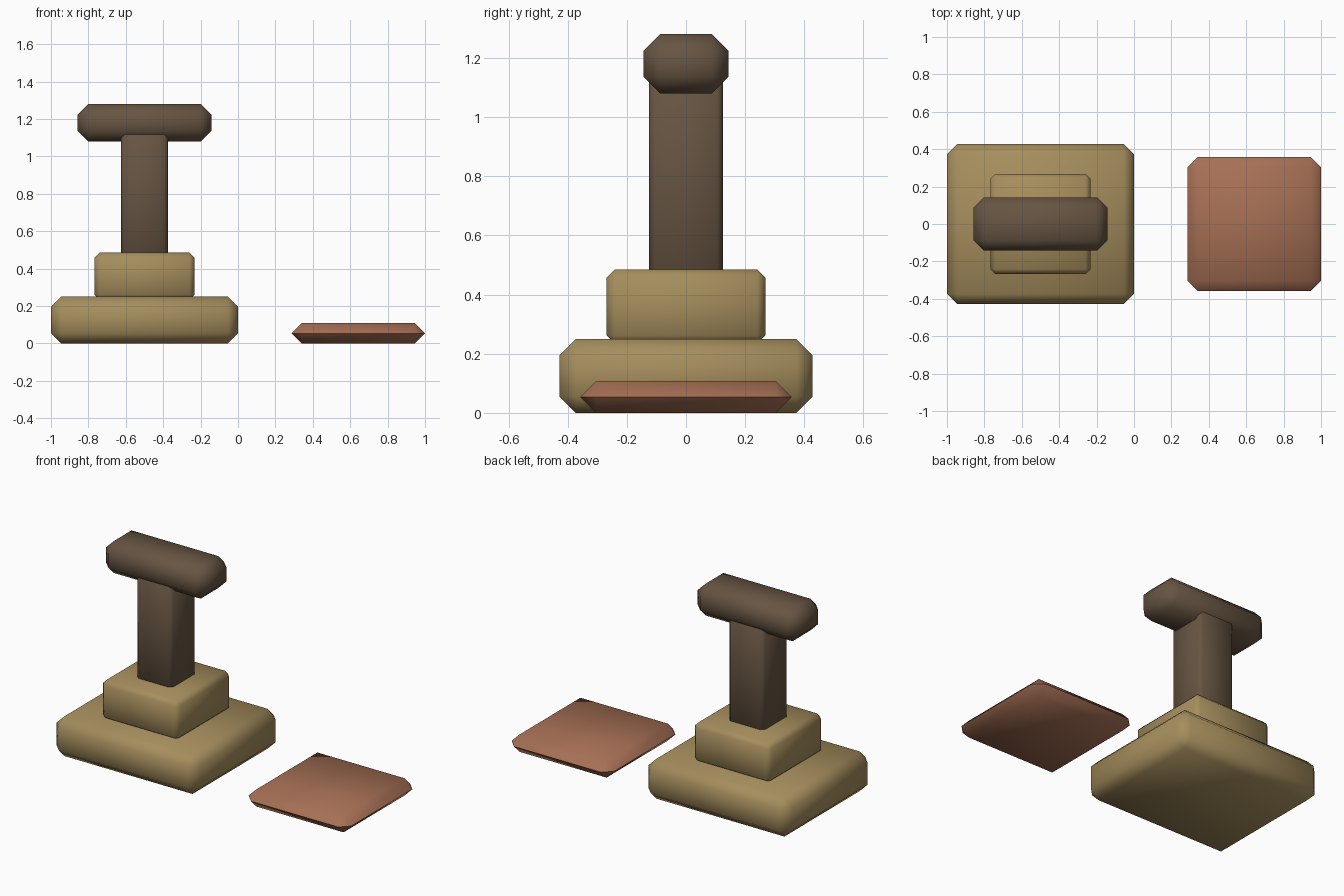
import bpy, bmesh, math
from mathutils import Vector

if "Cube" in bpy.data.objects:
    bpy.data.objects.remove(bpy.data.objects["Cube"])


def material(name, rgb):
    m = bpy.data.materials.new(name)
    m.diffuse_color = (*rgb, 1)
    m.use_nodes = True
    m.node_tree.nodes["Principled BSDF"].inputs["Base Color"].default_value = m.diffuse_color
    return m


def block(name, lo, hi, bevel, mat):
    """Box from corner lo to corner hi, with every edge chamfered."""
    lo, hi = Vector(lo), Vector(hi)
    bm = bmesh.new()
    bmesh.ops.create_cube(bm, size=1)
    bmesh.ops.scale(bm, vec=hi - lo, verts=bm.verts)
    bmesh.ops.bevel(bm, geom=bm.edges[:], offset=bevel, offset_type='OFFSET',
                    segments=1, affect='EDGES', clamp_overlap=True)
    bmesh.ops.remove_doubles(bm, verts=bm.verts, dist=0.0005)
    bmesh.ops.recalc_face_normals(bm, faces=bm.faces)
    mesh = bpy.data.meshes.new(name)
    bm.to_mesh(mesh)
    bm.free()
    mesh.materials.append(mat)
    ob = bpy.data.objects.new(name, mesh)
    ob.location = (lo + hi) / 2
    bpy.context.collection.objects.link(ob)
    bpy.ops.object.select_all(action='DESELECT')
    ob.select_set(True)
    bpy.context.view_layer.objects.active = ob
    bpy.ops.object.shade_smooth_by_angle(angle=math.radians(60))
    return ob


ochre = material("ochre wood", (0.38, 0.27, 0.11))
dark = material("dark wood", (0.135, 0.09, 0.055))
clay = material("red clay", (0.38, 0.16, 0.09))

# Stepped foot
block("base", (-1, -0.428, 0), (0, 0.428, 0.25), 0.055, ochre)
block("step", (-0.768, -0.268, 0.235), (-0.232, 0.268, 0.485), 0.027, ochre)

# Handle
block("post", (-0.625, -0.125, 0.45), (-0.375, 0.125, 1.16), 0.02, dark)
block("grip", (-0.857, -0.143, 1.08), (-0.143, 0.143, 1.28), 0.055, dark)

# Loose plate beside it
block("plate", (0.286, -0.357, 0), (1, 0.357, 0.108), 0.054, clay)
